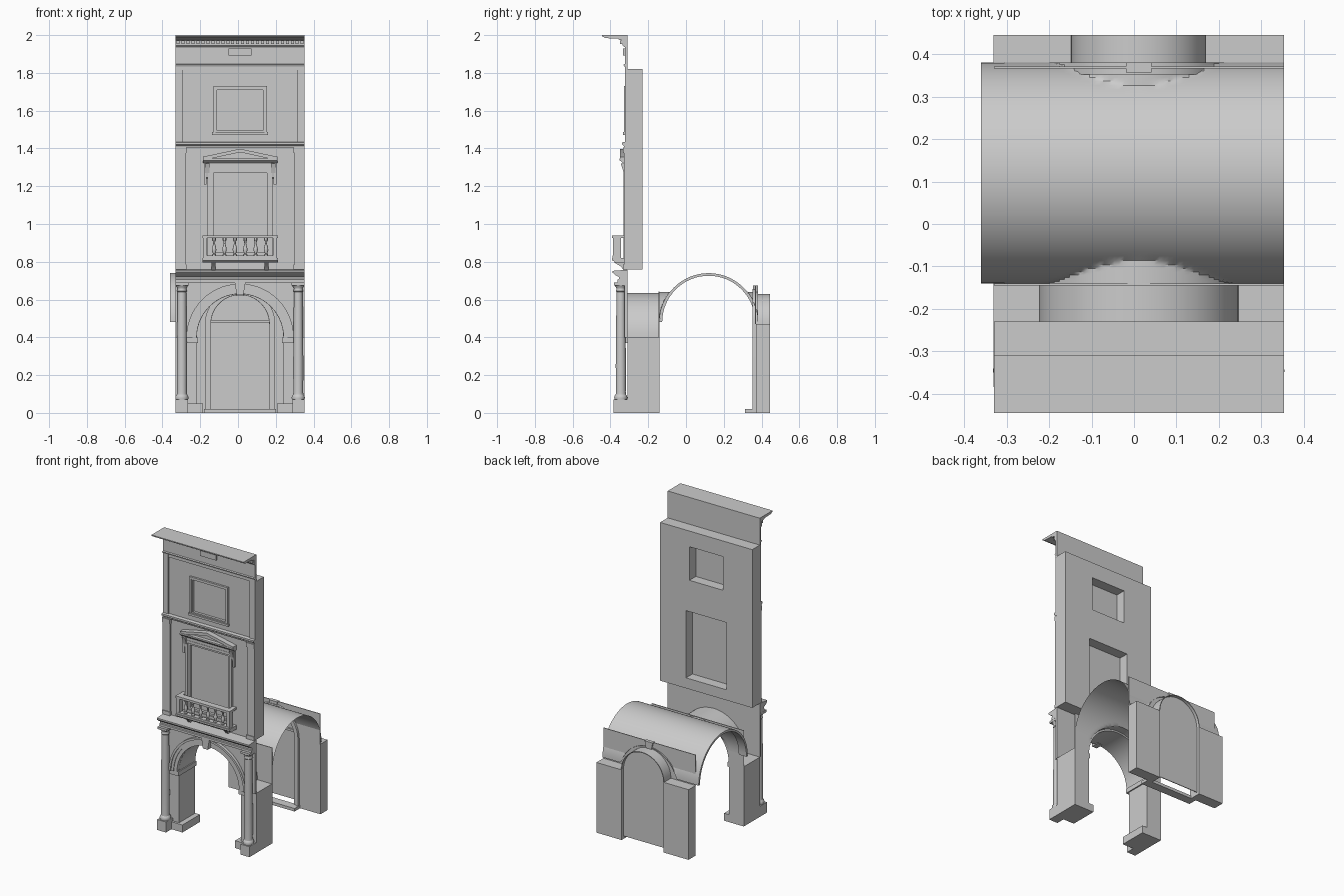
import bpy, bmesh, math
from math import sin, cos, pi, sqrt

if "Cube" in bpy.data.objects:
    bpy.data.objects.remove(bpy.data.objects["Cube"])

C = 0.011            # facade centre line
L, R = -0.33, 0.353  # facade sides


def finish(name, bm):
    bmesh.ops.remove_doubles(bm, verts=bm.verts, dist=1e-5)
    bmesh.ops.recalc_face_normals(bm, faces=bm.faces)
    me = bpy.data.meshes.new(name)
    bm.to_mesh(me)
    bm.free()
    ob = bpy.data.objects.new(name, me)
    bpy.context.collection.objects.link(ob)
    return ob


def prism(name, pts, axis, a, b):
    """Extrude a 2D outline along x (y,z points) or y (x,z points)."""
    bm = bmesh.new()
    to3 = (lambda p, t: (t, p[0], p[1])) if axis == 'x' else (lambda p, t: (p[0], t, p[1]))
    lo = [bm.verts.new(to3(p, a)) for p in pts]
    hi = [bm.verts.new(to3(p, b)) for p in pts]
    n = len(pts)
    bm.faces.new(lo)
    bm.faces.new(hi[::-1])
    for i in range(n):
        bm.faces.new((lo[i], lo[(i + 1) % n], hi[(i + 1) % n], hi[i]))
    return finish(name, bm)


def box(name, x0, x1, y0, y1, z0, z1):
    return prism(name, [(x0, z0), (x1, z0), (x1, z1), (x0, z1)], 'y', y0, y1)


def wall(name, xs, zs, holes, y0, y1):
    """Slab on a cell grid, with some cells left open."""
    bm = bmesh.new()
    nx, nz = len(xs) - 1, len(zs) - 1
    solid = {(i, k) for i in range(nx) for k in range(nz)} - set(holes)
    quad = lambda q: bm.faces.new([bm.verts.new(p) for p in q])
    for i, k in solid:
        c = [(xs[i], zs[k]), (xs[i + 1], zs[k]), (xs[i + 1], zs[k + 1]), (xs[i], zs[k + 1])]
        for y in (y0, y1):
            quad([(x, y, z) for x, z in c])
        for e, d in enumerate([(0, -1), (1, 0), (0, 1), (-1, 0)]):
            if (i + d[0], k + d[1]) not in solid:
                (xa, za), (xb, zb) = c[e], c[(e + 1) % 4]
                quad([(xa, y0, za), (xb, y0, zb), (xb, y1, zb), (xa, y1, za)])
    return finish(name, bm)


def frame(name, h, z0, z1, w, y0, y1):
    wall(name, [C - h, C - h + w, C + h - w, C + h], [z0, z0 + w, z1 - w, z1], [(1, 1)], y0, y1)


def lathe(name, prof, x, y, n=20):
    bm = bmesh.new()
    rings = [[bm.verts.new((x + r * cos(2 * pi * i / n), y + r * sin(2 * pi * i / n), z))
              for i in range(n)] for r, z in prof]
    for a, b in zip(rings, rings[1:]):
        for i in range(n):
            bm.faces.new((a[i], a[(i + 1) % n], b[(i + 1) % n], b[i]))
    bm.faces.new(rings[0][::-1])
    bm.faces.new(rings[-1])
    return finish(name, bm)


def arc(r, zc, n=28, c=C):
    return [(c + r * cos(pi * i / n), zc + r * sin(pi * i / n)) for i in range(n + 1)]


def band(name, r0, r1, zc, y0, y1, leg=None):
    """Arch ring, optionally with straight legs down to a level."""
    o, i = arc(r1, zc), arc(r0, zc)[::-1]
    if leg is not None:
        o = [(C + r1, leg)] + o + [(C - r1, leg)]
        i = [(C - r0, leg)] + i + [(C + r0, leg)]
    return prism(name, o + i, 'y', y0, y1)


def spandrel(name, r, zc, z1, y0, y1):
    return prism(name, [(L, zc), (L, z1), (R, z1), (R, zc)] + arc(r, zc), 'y', y0, y1)


def keystone(name, z0, z1, y0, y1):
    prism(name, [(C - .018, z0), (C + .018, z0), (C + .03, z1), (C - .03, z1)], 'y', y0, y1)


# --- Ground floor portico ---
for s, side in ((-1, 'left'), (1, 'right')):
    def sbox(name, d0, d1, *yz):
        a, b = sorted((C + s * d0, C + s * d1))
        box(f'{side}_{name}', a, b, *yz)
    sbox('pier', .23, .3415, -.31, -.14, 0, .40)
    sbox('pier_base', .195, .3415, -.325, -.14, 0, .05)
    sbox('impost', .222, .29, -.328, -.14, .37, .40)
    sbox('column_pedestal', .277, .3415, -.383, -.31, 0, .07)
    x = C + s * .308
    lathe(f'{side}_column', [(.033, .07), (.035, .08), (.033, .09), (.027, .098), (.026, .11),
          (.027, .25), (.023, .64), (.027, .645), (.023, .655), (.024, .662), (.033, .675)], x, -.345)
    sbox('column_capital', .273, .3415, -.38, -.31, .675, .69)
    # piers beside the rear doorway
    sbox('rear_pier', .155, .3415, .37, .445, 0, .47)
    # upper storey pilasters
    sbox('pilaster', .287, .3415, -.328, -.315, .76, 1.415)
    sbox('pilaster_capital', .283, .3415, -.334, -.315, 1.375, 1.405)
    sbox('pilaster_base', .283, .3415, -.333, -.315, .76, .785)
    sbox('attic_border', .302, .3415, -.323, -.315, 1.435, 1.84)
    sbox('window_bracket_strip', .178, .192, -.33, -.315, 1.21, 1.33)
    prism(f'{side}_window_bracket', [(-.315, 1.24), (-.325, 1.25), (-.335, 1.29), (-.345, 1.32),
          (-.315, 1.32)], 'x', C + s * .175 - .012, C + s * .175 + .012)
    prism(f'{side}_balcony_bracket', [(-.315, .75), (-.33, .755), (-.345, .775), (-.385, .80),
          (-.315, .80)], 'x', C + s * .14 - .01, C + s * .14 + .01)

spandrel('front_spandrel', .23, .40, .70, -.325, -.31)
spandrel('inner_spandrel', .23, .40, .642, -.145, -.14)
band('front_arch_soffit', .229, .235, .40, -.31, -.14)
band('archivolt_inner', .23, .252, .40, -.333, -.32)
band('archivolt_outer', .252, .272, .40, -.338, -.32)
band('archivolt_lip', .270, .284, .40, -.345, -.32)
keystone('front_keystone', .625, .70, -.362, -.31)
prism('portico_entablature', [(-.31, .69), (-.362, .69), (-.362, .705), (-.356, .708), (-.356, .72),
      (-.372, .728), (-.388, .742), (-.388, .752), (-.31, .758)], 'x', L, R)

# --- Vault with lunettes over front arch and rear door ---
bm = bmesh.new()
xs = [C - .316 + .658 * i / 56 for i in range(57)]
grid = []
for j in range(49):
    t = pi * j / 48
    y, zb = .12 - .26 * cos(t), .48 + .26 * sin(t)
    r, zc = (.24, .40) if t < pi / 2 else (.21, .43)
    grid.append([bm.verts.new((x, y, max(zb, zc + sqrt(max(0, r * r - (x - C) ** 2))))) for x in xs])
for a, b in zip(grid, grid[1:]):
    for i in range(56):
        bm.faces.new((a[i], a[i + 1], b[i + 1], b[i]))
finish('vault', bm)
prism('vault_rib', arc(.26, .48, 32, .12) + arc(.246, .48, 32, .12)[::-1], 'x', -.36, -.303)

# --- Rear doorway ---
spandrel('rear_wall', .155, .47, .642, .366, .371)
box('rear_wall_top', L, R, .366, .371, .642, .674)
band('rear_arch_soffit', .154, .159, .47, .37, .445)
band('door_trim', .155, .175, .47, .358, .37, 0)
band('door_trim_lip', .172, .186, .47, .352, .37, 0)
keystone('door_keystone', .62, .674, .356, .38)
prism('door_panel', [(C + .155, .02)] + arc(.155, .47) + [(C - .155, .02)], 'y', .42, .425)
box('door_transom', C - .155, C + .155, .41, .42, .475, .49)
box('door_step', C - .19, C + .19, .312, .37, 0, .02)

# --- Upper wall block with two openings ---
wall('upper_wall', [L, C - .15, C - .125, C + .125, C + .15, R],
     [.76, .83, 1.28, 1.49, 1.715, 1.82],
     [(1, 1), (2, 1), (3, 1), (2, 3)], -.315, -.23)
box('balcony_door_panel', C - .15, C + .15, -.303, -.298, .83, 1.28)
box('attic_window_panel', C - .125, C + .125, -.303, -.298, 1.49, 1.715)

# --- Balcony door surround and pediment ---
frame('balcony_door_frame_outer', .172, .82, 1.30, .018, -.33, -.31)
frame('balcony_door_frame_inner', .157, .835, 1.285, .015, -.323, -.305)
box('door_frieze', C - .165, C + .165, -.328, -.315, 1.30, 1.325)
prism('pediment_cornice', [(-.315, 1.322), (-.335, 1.322), (-.345, 1.333), (-.352, 1.337),
      (-.352, 1.347), (-.315, 1.347)], 'x', C - .197, C + .197)
prism('pediment_field', [(C - .18, 1.345), (C + .18, 1.345), (C, 1.385)], 'y', -.328, -.315)
prism('pediment_raking_cornice', [(C - .197, 1.345), (C - .16, 1.345), (C, 1.38), (C + .16, 1.345),
      (C + .197, 1.345), (C + .197, 1.356), (C, 1.398), (C - .197, 1.356)], 'y', -.35, -.315)

# --- Balcony ---
prism('balcony_slab', [(-.315, .795), (-.375, .795), (-.382, .803), (-.393, .808), (-.393, .82),
      (-.315, .82)], 'x', C - .2, C + .2)
box('balcony_plinth', C - .195, C + .195, -.388, -.355, .82, .832)
box('balcony_rail', C - .2, C + .2, -.392, -.35, .925, .94)
for s in (-1, 1):
    x = C + s * .185
    box('balcony_post', x - .011, x + .011, -.386, -.357, .83, .925)
    box('balcony_side_rail', x - .013, x + .013, -.36, -.315, .925, .94)
    box('balcony_side_panel', x - .008, x + .008, -.36, -.345, .82, .925)
for i in range(6):
    lathe('baluster', [(.011, .83), (.011, .838), (.006, .843), (.012, .862), (.011, .872),
          (.005, .895), (.006, .908), (.01, .914), (.01, .927)], C - .1375 + .055 * i, -.372, 12)

# --- String course, attic window ---
prism('string_course', [(-.31, 1.405), (-.327, 1.405), (-.33, 1.415), (-.338, 1.42), (-.338, 1.432),
      (-.31, 1.436)], 'x', L, R)
frame('attic_window_frame', .142, 1.475, 1.73, .012, -.328, -.315)
frame('attic_window_inner_frame', .132, 1.485, 1.72, .01, -.322, -.305)
box('attic_window_sill', C - .148, C + .148, -.333, -.315, 1.472, 1.486)

# --- Crowning cornice ---
box('frieze', L, R, -.322, -.31, 1.815, 2.0)
prism('frieze_moulding', [(-.315, 1.83), (-.327, 1.835), (-.332, 1.845), (-.315, 1.85)], 'x', L, R)
box('frieze_plaque', C - .06, C + .06, -.334, -.32, 1.893, 1.928)
prism('cornice', [(-.31, 1.935), (-.328, 1.937), (-.335, 1.945), (-.335, 1.972), (-.355, 1.975),
      (-.362, 1.982), (-.43, 1.984), (-.436, 1.99), (-.445, 1.993), (-.445, 2.0), (-.31, 2.0)], 'x', L, R)
n = 26
for i in range(n):
    x = L + (R - L) * (i + .5) / n
    box('dentil', x - .008, x + .008, -.349, -.33, 1.953, 1.972)

# --- Smooth curved parts, keep edges crisp ---
bpy.ops.object.select_all(action='SELECT')
bpy.context.view_layer.objects.active = bpy.data.objects['vault']
bpy.ops.object.shade_smooth_by_angle(angle=math.radians(30))
